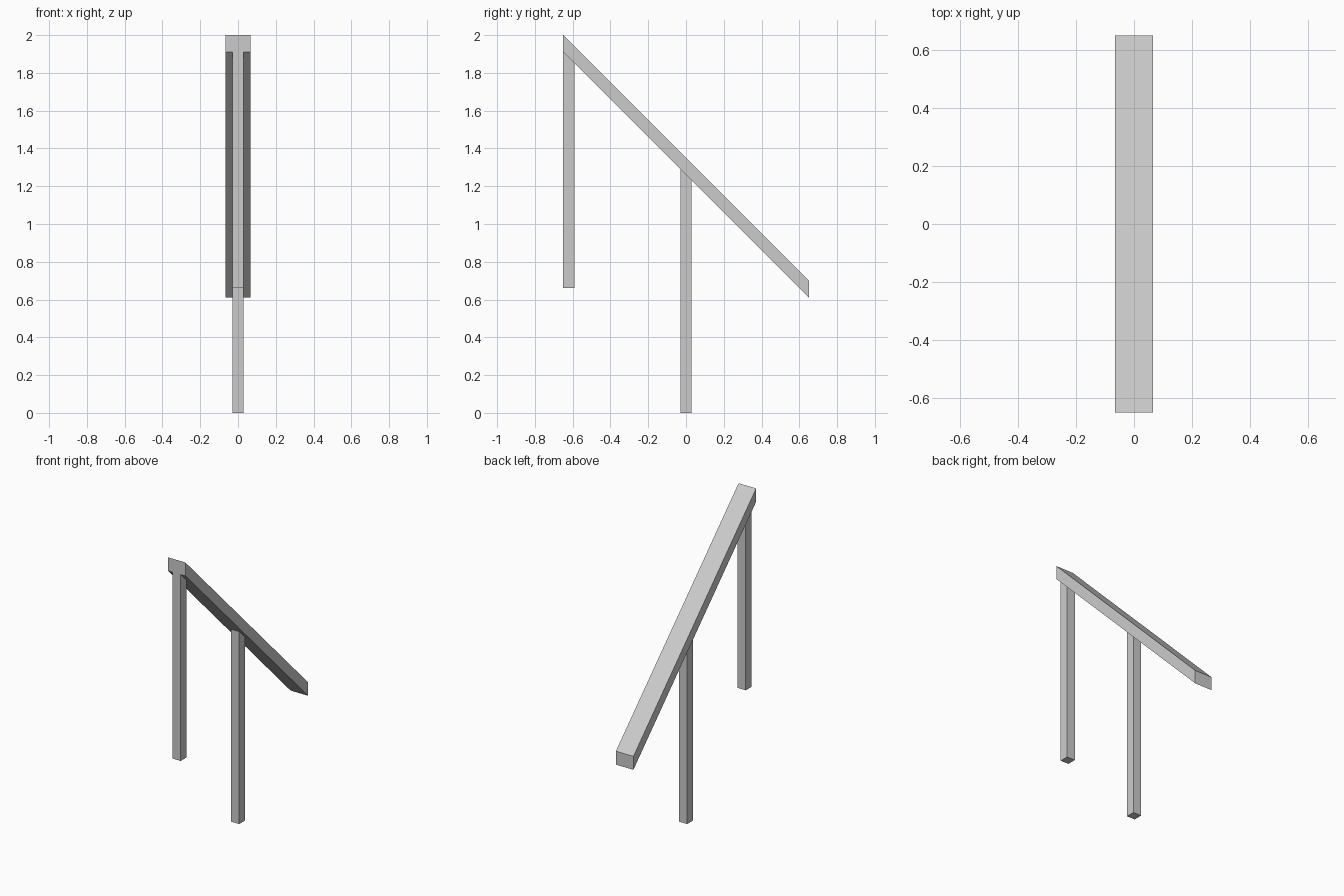
import bpy, bmesh

if "Cube" in bpy.data.objects:
    bpy.data.objects.remove(bpy.data.objects["Cube"])

HALF = 0.65      # half length of the rail along y
DROP = 0.09      # vertical thickness of the rail


def rail_top(y):
    return 1.35 - y


def rail_under(y):
    return rail_top(y) - DROP


def side_prism(name, profile, half_width):
    """Extrude a (y, z) side profile across x, centred on x = 0."""
    bm = bmesh.new()
    face = bm.faces.new([bm.verts.new((-half_width, y, z)) for y, z in profile])
    new = bmesh.ops.extrude_face_region(bm, geom=[face])["geom"]
    verts = [v for v in new if isinstance(v, bmesh.types.BMVert)]
    bmesh.ops.translate(bm, verts=verts, vec=(2 * half_width, 0, 0))
    bmesh.ops.recalc_face_normals(bm, faces=bm.faces)
    mesh = bpy.data.meshes.new(name)
    bm.to_mesh(mesh)
    bm.free()
    bpy.context.collection.objects.link(bpy.data.objects.new(name, mesh))


# Sloping handrail with plumb-cut ends
side_prism("handrail", [(-HALF, rail_under(-HALF)), (HALF, rail_under(HALF)),
                        (HALF, rail_top(HALF)), (-HALF, rail_top(-HALF))], 0.065)

# Posts, mitred to the underside of the rail
for name, y0, y1, base in (("upper_post", -0.65, -0.59, 0.66),
                           ("lower_post", -0.03, 0.03, 0.0)):
    side_prism(name, [(y0, base), (y1, base),
                      (y1, rail_under(y1)), (y0, rail_under(y0))], 0.03)
